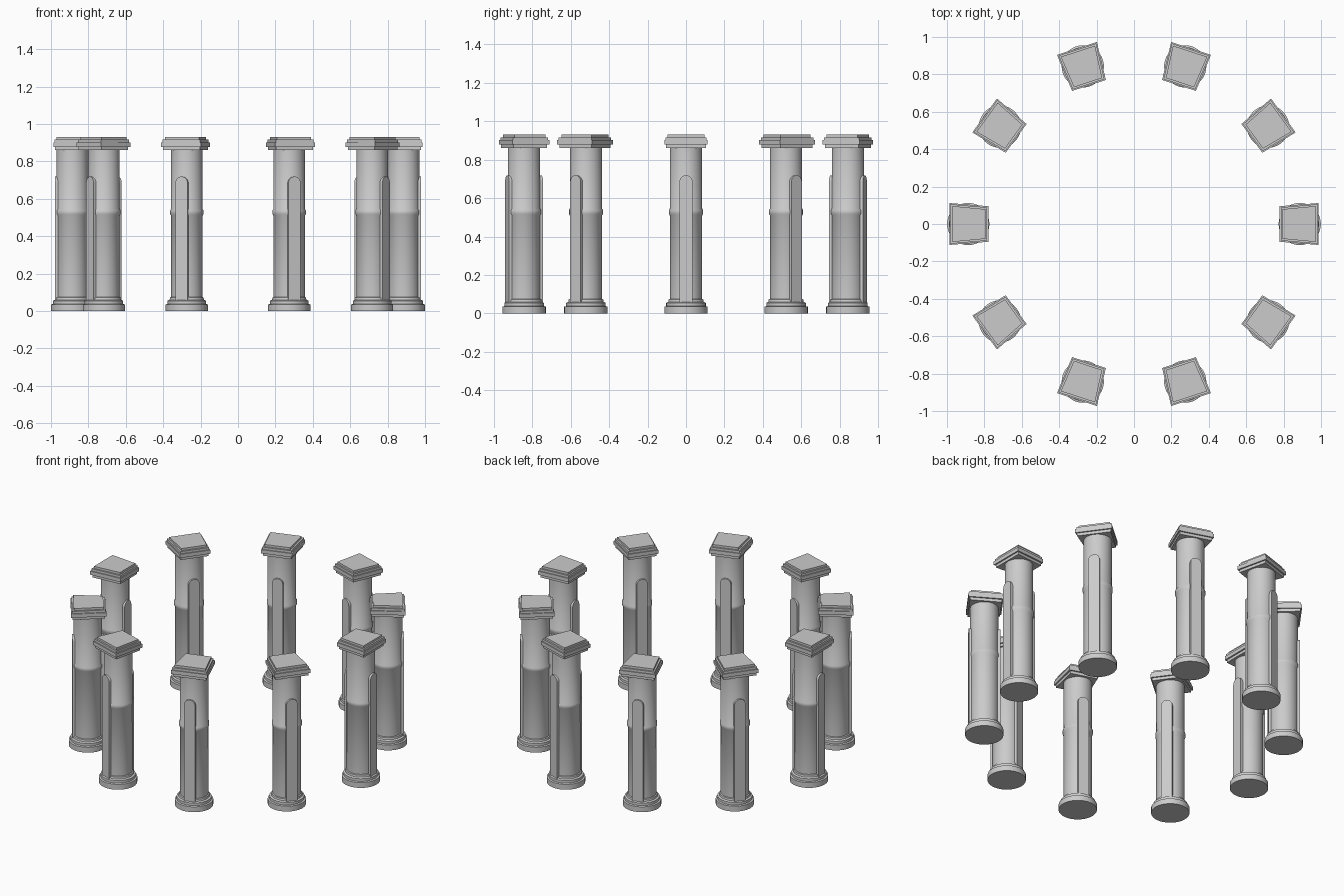
import bpy, bmesh, math
from mathutils import Matrix

if "Cube" in bpy.data.objects:
    bpy.data.objects.remove(bpy.data.objects["Cube"])

COUNT, RING = 10, 0.886


def make_object(name, bm, angle, smooth=False):
    bmesh.ops.recalc_face_normals(bm, faces=bm.faces)
    mesh = bpy.data.meshes.new(name)
    bm.to_mesh(mesh)
    bm.free()
    ob = bpy.data.objects.new(name, mesh)
    bpy.context.collection.objects.link(ob)
    ob.matrix_world = Matrix.Rotation(angle, 4, 'Z') @ Matrix.Translation((RING, 0, 0))
    if smooth:
        bpy.ops.object.select_all(action='DESELECT')
        ob.select_set(True)
        bpy.context.view_layer.objects.active = ob
        bpy.ops.object.shade_smooth_by_angle(angle=math.radians(35))
    return ob


def lathe(profile, segs=40):
    bm = bmesh.new()
    rings = [[bm.verts.new((r * math.cos(2 * math.pi * i / segs),
                            r * math.sin(2 * math.pi * i / segs), z))
              for i in range(segs)] for r, z in profile]
    for a, b in zip(rings, rings[1:]):
        for i in range(segs):
            j = (i + 1) % segs
            bm.faces.new((a[i], a[j], b[j], b[i]))
    bm.faces.new(rings[0][::-1])
    bm.faces.new(rings[-1])
    return bm


def prism(bm, outline, offset):
    bottom = [bm.verts.new(p) for p in outline]
    face = bm.faces.new(bottom)
    ext = bmesh.ops.extrude_face_region(bm, geom=[face], use_keep_orig=True)
    verts = [v for v in ext['geom'] if isinstance(v, bmesh.types.BMVert)]
    bmesh.ops.translate(bm, verts=verts, vec=offset)


def arched_panels():
    # one arched slab through the shaft shows on the inner and outer sides
    w, spring, depth = 0.034, 0.685, 0.093
    pts = [(-depth, -w, 0.04), (-depth, w, 0.04)]
    pts += [(-depth, w * math.cos(math.pi * i / 12), spring + w * math.sin(math.pi * i / 12))
            for i in range(13)]
    bm = bmesh.new()
    prism(bm, pts, (2 * depth, 0, 0))
    return bm


def capital():
    # stacked wedge slabs, wider on the outside of the circle
    bm = bmesh.new()
    for z0, z1, inset in ((0.86, 0.878, 0.009), (0.878, 0.902, 0.0),
                          (0.902, 0.917, 0.006), (0.917, 0.931, 0.016)):
        i, o = 0.095 - inset, 0.112 - inset
        x0, x1 = -0.107 + inset, 0.101 - inset
        prism(bm, [(x0, -i, z0), (x1, -o, z0), (x1, o, z0), (x0, i, z0)], (0, 0, z1 - z0))
    return bm


base = [(0.113, 0), (0.113, 0.035), (0.103, 0.038), (0.103, 0.055),
        (0.092, 0.06), (0.09, 0.072), (0.083, 0.076)]
shaft = [(0.084, 0.07), (0.084, 0.51), (0.089, 0.518), (0.089, 0.538),
         (0.084, 0.546), (0.084, 0.865)]

for k in range(COUNT):
    a = 2 * math.pi * k / COUNT
    make_object(f"column_base_{k}", lathe(base), a, True)
    make_object(f"column_shaft_{k}", lathe(shaft), a, True)
    make_object(f"arched_panel_{k}", arched_panels(), a, True)
    make_object(f"column_capital_{k}", capital(), a)
